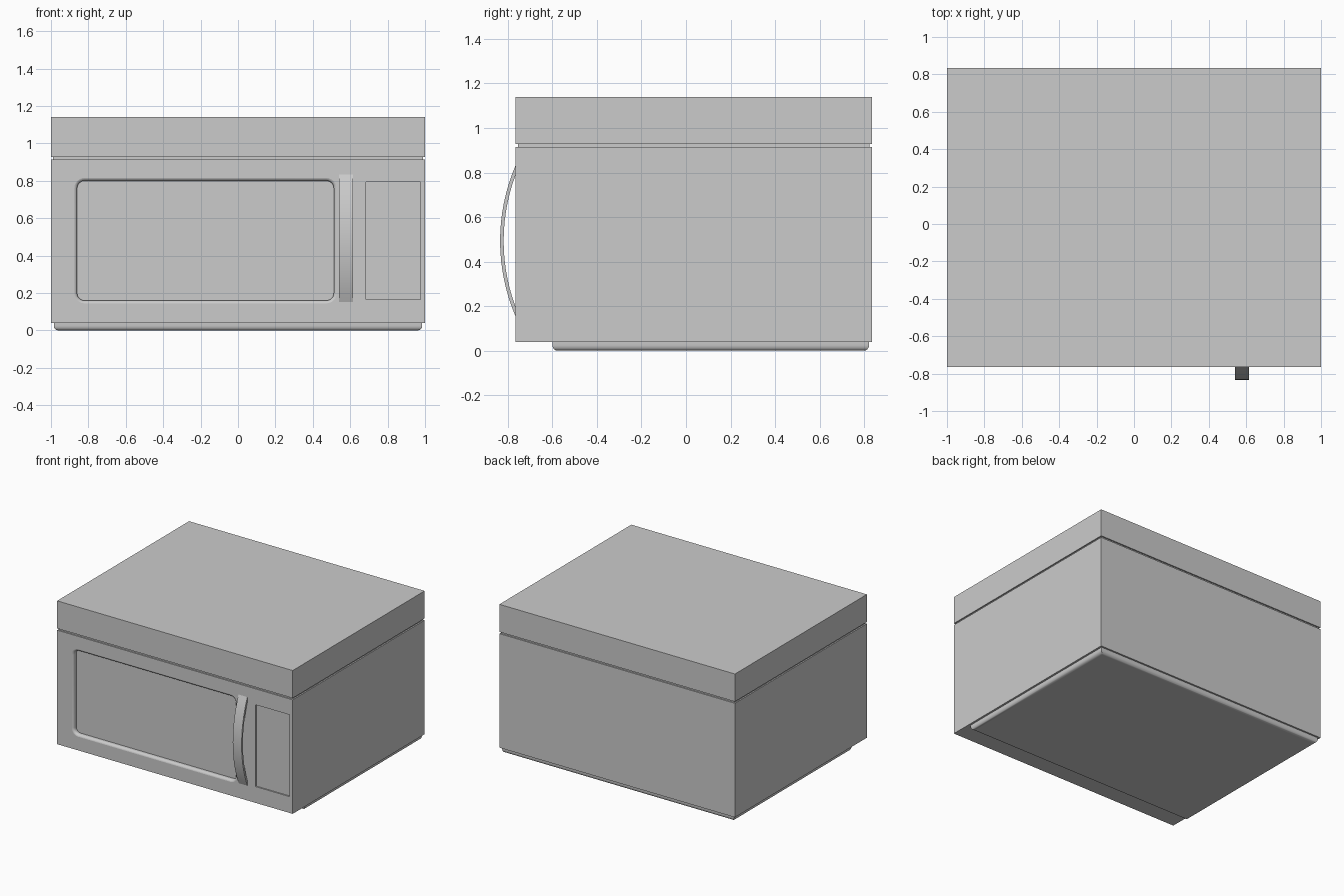
import bpy, bmesh, math

if "Cube" in bpy.data.objects:
    bpy.data.objects.remove(bpy.data.objects["Cube"])

FRONT, BACK = -0.765, 0.835


def new_object(name, bm):
    bmesh.ops.recalc_face_normals(bm, faces=bm.faces)
    mesh = bpy.data.meshes.new(name)
    bm.to_mesh(mesh)
    bm.free()
    obj = bpy.data.objects.new(name, mesh)
    bpy.context.collection.objects.link(obj)
    return obj


def box_bm(x0, x1, y0, y1, z0, z1):
    bm = bmesh.new()
    bmesh.ops.create_cube(bm, size=1)
    for v in bm.verts:
        v.co = ((x0 + x1) / 2 + v.co.x * (x1 - x0),
                (y0 + y1) / 2 + v.co.y * (y1 - y0),
                (z0 + z1) / 2 + v.co.z * (z1 - z0))
    return bm


def rounded_rect(x0, x1, z0, z1, r, seg):
    pts = []
    corners = [(x1 - r, z1 - r), (x0 + r, z1 - r), (x0 + r, z0 + r), (x1 - r, z0 + r)]
    for i, (cx, cz) in enumerate(corners):
        for k in range(seg + 1):
            a = math.pi / 2 * (i + k / seg)
            pts.append((cx + r * math.cos(a), cz + r * math.sin(a)))
    return pts


def loft(rings):
    bm = bmesh.new()
    loops = [[bm.verts.new(p) for p in ring] for ring in rings]
    n = len(loops[0])
    for a, b in zip(loops, loops[1:]):
        for i in range(n):
            j = (i + 1) % n
            bm.faces.new((a[i], a[j], b[j], b[i]))
    bm.faces.new(loops[0])
    bm.faces.new(loops[-1][::-1])
    return bm


def smooth(obj, flat_area=0.05):
    bpy.ops.object.select_all(action='DESELECT')
    obj.select_set(True)
    bpy.context.view_layer.objects.active = obj
    bpy.ops.object.shade_smooth_by_angle(angle=math.radians(35))
    for p in obj.data.polygons:
        if p.area > flat_area:
            p.use_smooth = False


def cut(obj, cutter):
    cutter.hide_render = True
    mod = obj.modifiers.new("recess", 'BOOLEAN')
    mod.operation = 'DIFFERENCE'
    mod.solver = 'EXACT'
    mod.object = cutter
    bpy.context.view_layer.objects.active = obj
    bpy.ops.object.modifier_apply(modifier=mod.name)
    bpy.data.objects.remove(cutter)


# Main body
body = new_object("body", box_bm(-1, 1, FRONT, BACK, 0.04, 0.915))

# Window recess with a rounded lip
lip = 0.018
profile = [(0.030, -0.004)]
for k in range(1, 6):
    t = math.pi / 2 * k / 5
    profile.append((lip * (1 - math.sin(t)), lip * (1 - math.cos(t))))
profile.append((0.0, 0.032))
rings = []
for off, depth in profile:
    outline = rounded_rect(-0.86 - off, 0.512 + off, 0.16 - off, 0.80 + off, 0.04 + off, 6)
    rings.append([(x, FRONT + depth, z) for x, z in outline])
cut(body, new_object("window_cutter", loft(rings)))

# Control panel recess
cut(body, new_object("panel_cutter",
                     box_bm(0.685, 0.975, FRONT - 0.05, FRONT + 0.01, 0.165, 0.793)))
smooth(body)

# Top section and the recessed seam beneath it
new_object("top_section", box_bm(-1, 1, FRONT, BACK, 0.928, 1.14))
new_object("seam_core", box_bm(-0.99, 0.99, FRONT + 0.01, BACK - 0.01, 0.91, 0.933))

# Underside pan with rounded lower edges
bm = box_bm(-0.985, 0.985, -0.60, 0.822, 0.0, 0.045)
low = [e for e in bm.edges if all(v.co.z < 0.01 for v in e.verts)]
bmesh.ops.bevel(bm, geom=low, offset=0.024, segments=4, profile=0.5, affect='EDGES')
smooth(new_object("base_pan", bm))

# Bowed door handle: flat bar swept along an arc
half, sag, thick = 0.34, 0.07, 0.016
radius = (half ** 2 + sag ** 2) / (2 * sag)
centre_y, centre_z = FRONT - sag + radius, 0.493
limit = math.asin(half / radius)
rings = []
for k in range(17):
    a = limit * (k / 8 - 1)
    ring = []
    for x, r in ((0.54, radius), (0.615, radius), (0.615, radius - thick), (0.54, radius - thick)):
        ring.append((x, centre_y - r * math.cos(a), centre_z + r * math.sin(a)))
    rings.append(ring)
smooth(new_object("door_handle", loft(rings)))
